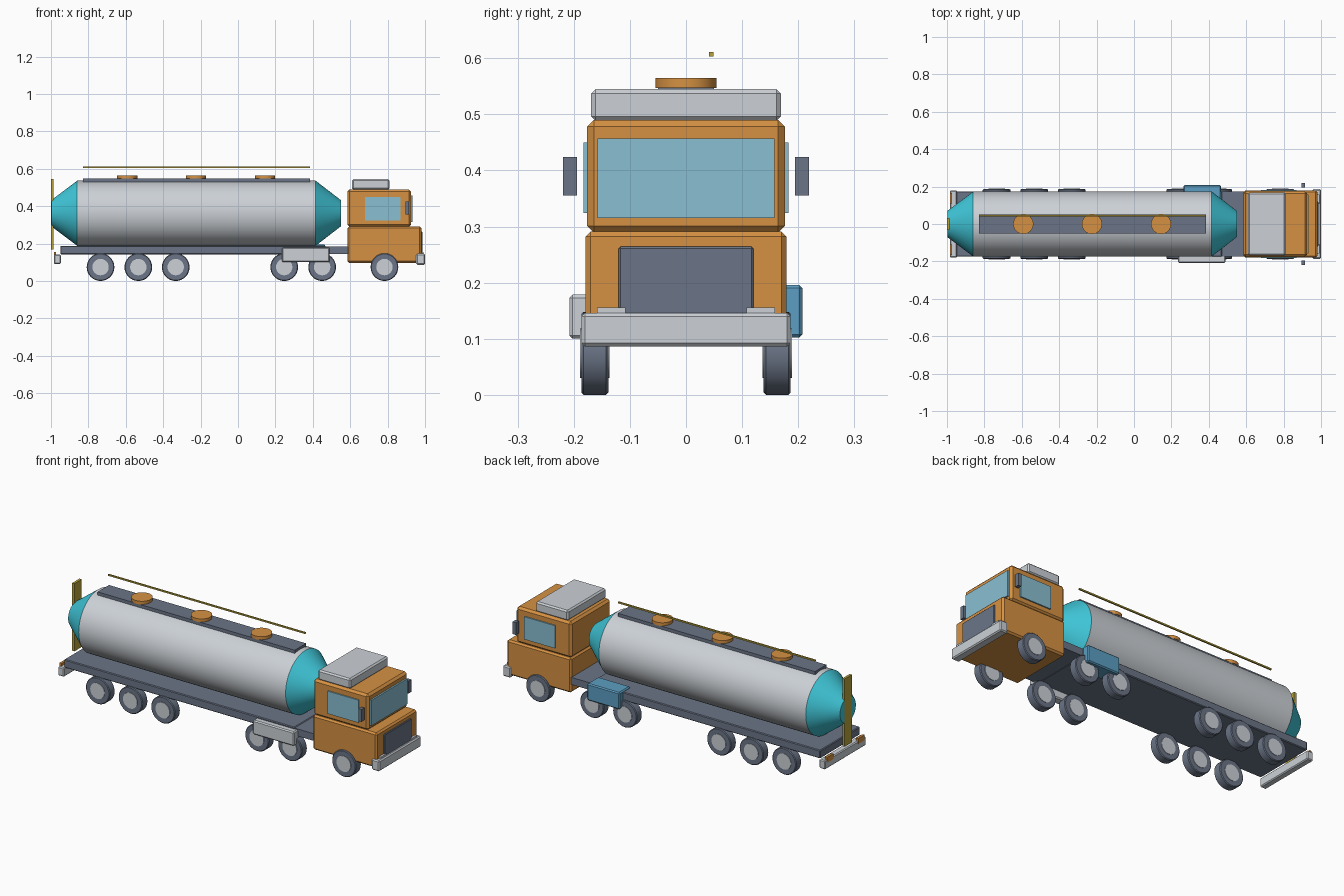
import bpy, math
from mathutils import Matrix

cube = bpy.data.objects.get("Cube")
if cube:
    bpy.data.objects.remove(cube, do_unlink=True)


def linear(c):
    return c / 12.92 if c <= 0.04045 else ((c + 0.055) / 1.055) ** 2.4


def material(name, r, g, b):
    m = bpy.data.materials.new(name)
    m.use_nodes = True
    colour = (linear(r), linear(g), linear(b), 1)
    m.diffuse_color = colour
    m.node_tree.nodes["Principled BSDF"].inputs["Base Color"].default_value = colour
    return m


orange = material("cab orange", 0.84, 0.57, 0.26)
silver = material("silver grey", 0.80, 0.82, 0.84)
slate = material("slate grey", 0.42, 0.46, 0.53)
teal = material("teal", 0.25, 0.78, 0.85)
glass = material("window glass", 0.54, 0.75, 0.82)
blue = material("box blue", 0.36, 0.62, 0.76)
yellow = material("rail yellow", 0.72, 0.64, 0.24)


def box(name, mat, x, y, z, bevel=0):
    """Box from (min, max) ranges, with an optional chamfer."""
    bpy.ops.mesh.primitive_cube_add(size=1)
    o = bpy.context.object
    o.name = name
    ranges = (x, y, z)
    size = [b - a for a, b in ranges]
    o.data.transform(Matrix.Diagonal((*size, 1)))
    o.location = [(a + b) / 2 for a, b in ranges]
    o.data.materials.append(mat)
    if bevel:
        mod = o.modifiers.new("chamfer", "BEVEL")
        mod.width = bevel
        mod.segments = 1
    return o


def round_part(name, mat, centre, r1, r2, depth, axis="Z", sides=48):
    """Cylinder or truncated cone, r1 at the low end of the axis."""
    rot = {"X": (0, math.pi / 2, 0), "Y": (-math.pi / 2, 0, 0), "Z": (0, 0, 0)}[axis]
    bpy.ops.mesh.primitive_cone_add(vertices=sides, radius1=r1, radius2=r2,
                                    depth=depth, location=centre, rotation=rot)
    o = bpy.context.object
    o.name = name
    o.data.materials.append(mat)
    bpy.ops.object.shade_smooth_by_angle(angle=math.radians(30))
    return o


def both_sides(name, mat, x, y, z, bevel=0):
    box("left_" + name, mat, x, y, z, bevel)
    box("right_" + name, mat, x, (-y[1], -y[0]), z, bevel)


# Chassis
box("trailer_bed", slate, (-0.95, 0.47), (-0.175, 0.175), (0.142, 0.188), 0.004)
box("tractor_frame", slate, (0.2, 0.6), (-0.173, 0.173), (0.144, 0.184))

# Wheels
for i, x in enumerate((-0.735, -0.533, -0.333, 0.247, 0.45, 0.783)):
    for side, s in (("left", 1), ("right", -1)):
        centre = (x, s * 0.1625, 0.074)
        tyre = round_part(f"{side}_tyre_{i + 1}", slate, centre, 0.074, 0.074, 0.048, "Y", 32)
        mod = tyre.modifiers.new("chamfer", "BEVEL")
        mod.width = 0.004
        mod.segments = 1
        round_part(f"{side}_hub_{i + 1}", silver, centre, 0.044, 0.044, 0.053, "Y", 24)

# Tank with tapered ends
round_part("tank", silver, (-0.2225, 0, 0.362), 0.174, 0.174, 1.275, "X", 64)
round_part("rear_tank_cone", teal, (-0.929, 0, 0.362), 0.07, 0.174, 0.138, "X", 64)
round_part("front_tank_cone", teal, (0.4825, 0, 0.362), 0.174, 0.07, 0.135, "X", 64)

# Walkway, hatches, handrail and ladder
box("walkway", slate, (-0.83, 0.385), (-0.05, 0.05), (0.53, 0.548))
for i, x in enumerate((-0.592, -0.225, 0.145)):
    round_part(f"hatch_neck_{i + 1}", orange, (x, 0, 0.54), 0.04, 0.04, 0.03, sides=32)
    round_part(f"hatch_lid_{i + 1}", orange, (x, 0, 0.556), 0.054, 0.054, 0.018, sides=32)
box("handrail", yellow, (-0.83, 0.385), (0.041, 0.049), (0.603, 0.611))
box("rear_ladder", yellow, (-1.0, -0.986), (-0.032, 0.032), (0.168, 0.545))

# Cab
box("cab_lower", orange, (0.585, 0.98), (-0.179, 0.179), (0.097, 0.291), 0.009)
box("cab_upper", orange, (0.585, 0.925), (-0.176, 0.176), (0.289, 0.49), 0.012)
box("roof_box", silver, (0.61, 0.81), (-0.169, 0.169), (0.488, 0.545), 0.008)
box("windshield", glass, (0.92, 0.934), (-0.158, 0.158), (0.315, 0.457))
both_sides("side_window", glass, (0.68, 0.87), (0.174, 0.183), (0.324, 0.45))
both_sides("mirror", slate, (0.895, 0.915), (0.194, 0.219), (0.355, 0.424))
box("grille", slate, (0.97, 0.987), (-0.12, 0.12), (0.13, 0.264), 0.003)

# Bumpers and lamps
box("front_bumper", silver, (0.953, 1.0), (-0.186, 0.186), (0.086, 0.146), 0.006)
both_sides("headlight", silver, (0.972, 0.992), (0.108, 0.159), (0.12, 0.156))
box("rear_bumper", silver, (-0.984, -0.947), (-0.18, 0.18), (0.091, 0.141), 0.005)
both_sides("tail_lamp", orange, (-0.985, -0.972), (0.11, 0.165), (0.125, 0.155))

# Side boxes
box("fuel_tank", silver, (0.235, 0.49), (-0.208, -0.16), (0.1, 0.179), 0.006)
box("tool_box", blue, (0.265, 0.465), (0.11, 0.208), (0.102, 0.196), 0.006)
